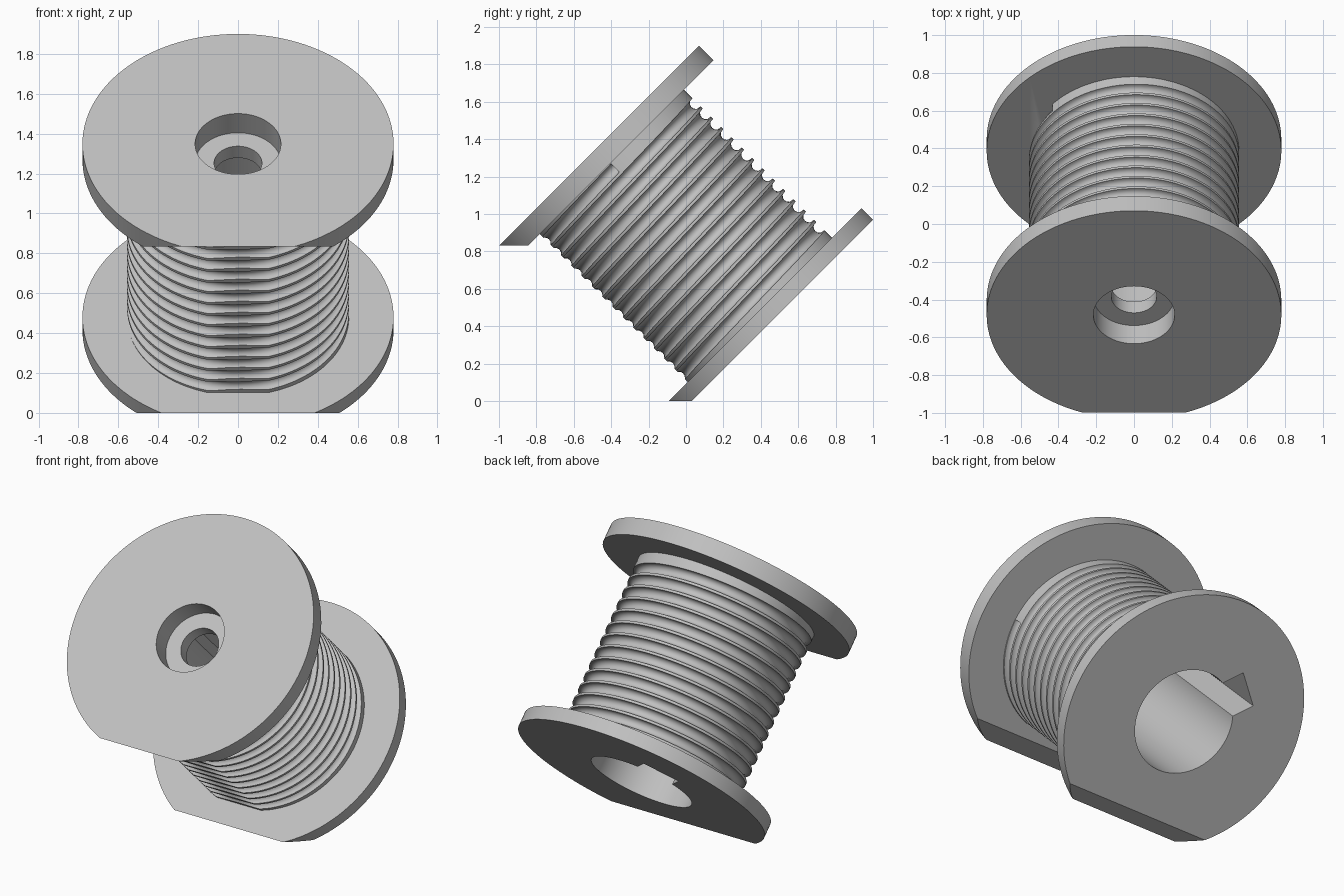
import bpy, bmesh, math
from mathutils import Matrix, Vector

if "Cube" in bpy.data.objects:
    bpy.data.objects.remove(bpy.data.objects["Cube"])

SEG = 128
AXIS_H = 0.613                      # offset of the axis in the tilted frame
TOP, TOP_IN, LOW_IN, LOW = 1.294, 1.184, 0.066, -0.022
PITCH_TURNS = 13 + 219 / 360        # turns of the rope groove

grey = bpy.data.materials.new("light_grey")
grey.diffuse_color = (0.53, 0.53, 0.53, 1)
grey.use_nodes = True
grey.node_tree.nodes["Principled BSDF"].inputs["Base Color"].default_value = grey.diffuse_color


def make(name, bm):
    bmesh.ops.recalc_face_normals(bm, faces=bm.faces)
    me = bpy.data.meshes.new(name)
    bm.to_mesh(me)
    bm.free()
    ob = bpy.data.objects.new(name, me)
    me.materials.append(grey)
    bpy.context.collection.objects.link(ob)
    return ob


def disc(name, r, z0, z1, cut=None):
    """Cylinder along z, optionally sliced by a plane (point, normal)."""
    bm = bmesh.new()
    bmesh.ops.create_cone(bm, cap_ends=True, segments=SEG, radius1=r, radius2=r,
                          depth=z1 - z0, matrix=Matrix.Translation((0, 0, (z0 + z1) / 2)))
    if cut:
        geom = bm.verts[:] + bm.edges[:] + bm.faces[:]
        res = bmesh.ops.bisect_plane(bm, geom=geom, plane_co=cut[0], plane_no=cut[1],
                                     clear_inner=True)
        edges = [e for e in res["geom_cut"] if isinstance(e, bmesh.types.BMEdge)]
        bmesh.ops.contextual_create(bm, geom=edges)
    return make(name, bm)


def combine(target, other, op):
    m = target.modifiers.new("cut", "BOOLEAN")
    m.operation, m.solver, m.object = op, "EXACT", other
    dg = bpy.context.evaluated_depsgraph_get()
    me = bpy.data.meshes.new_from_object(target.evaluated_get(dg))
    target.modifiers.clear()
    target.data = me
    bpy.data.objects.remove(other)


def rope_groove(r_path, r_tube, sides=14, steps=72):
    """Helical tube used to cut the rope groove."""
    bm = bmesh.new()
    a0, z0, z1 = math.radians(141), 0.087, 1.149
    n = int(PITCH_TURNS * steps)
    rings = []
    for i in range(n + 1):
        t = i / n
        a = a0 + t * PITCH_TURNS * math.tau
        out = Vector((math.cos(a), math.sin(a), 0))
        c = out * r_path + Vector((0, 0, z0 + t * (z1 - z0)))
        rings.append([bm.verts.new(c + out * r_tube * math.cos(k * math.tau / sides)
                                   + Vector((0, 0, r_tube * math.sin(k * math.tau / sides))))
                      for k in range(sides)])
    for p, q in zip(rings, rings[1:]):
        for k in range(sides):
            j = (k + 1) % sides
            bm.faces.new((p[k], p[j], q[j], q[k]))
    bm.faces.new(rings[0])
    bm.faces.new(rings[-1])
    return make("groove_cutter", bm)


# grooved drum with a flat along its underside
drum = disc("cable_drum", 0.556, LOW_IN - 0.03, TOP_IN + 0.03, ((0, -0.534, 0), (0, 1, 0)))
combine(drum, rope_groove(0.551, 0.032), "DIFFERENCE")

# two flanges, each sliced level at the foot
for z0, z1, level in ((TOP_IN, TOP, 0.833), (LOW, LOW_IN, 0.0)):
    s = level * math.sqrt(2) - AXIS_H
    combine(drum, disc("flange", 0.78, z0, z1, ((0, s, 0), (0, 1, 1))), "UNION")

# main bore, through hole and counterbore
for r, z0, z1 in ((0.318, -0.2, 1.075), (0.12, 1.0, 1.25), (0.215, 1.158, 1.5)):
    combine(drum, disc("bore_cutter", r, z0, z1), "DIFFERENCE")

# keyway beside the main bore
bm = bmesh.new()
bmesh.ops.create_cube(bm, size=1, matrix=Matrix.Rotation(math.radians(133), 4, "Z")
                      @ Matrix.Translation((0.2325, 0, 0.4375))
                      @ Matrix.Diagonal((0.405, 0.228, 1.275, 1)))
combine(drum, make("key_cutter", bm), "DIFFERENCE")

# lean the whole drum forward by 45 degrees
h = AXIS_H / math.sqrt(2)
drum.data.transform(Matrix.Translation((0, h, h)) @ Matrix.Rotation(math.radians(45), 4, "X"))
bpy.context.view_layer.objects.active = drum
drum.select_set(True)
bpy.ops.object.shade_smooth_by_angle(angle=math.radians(32))
